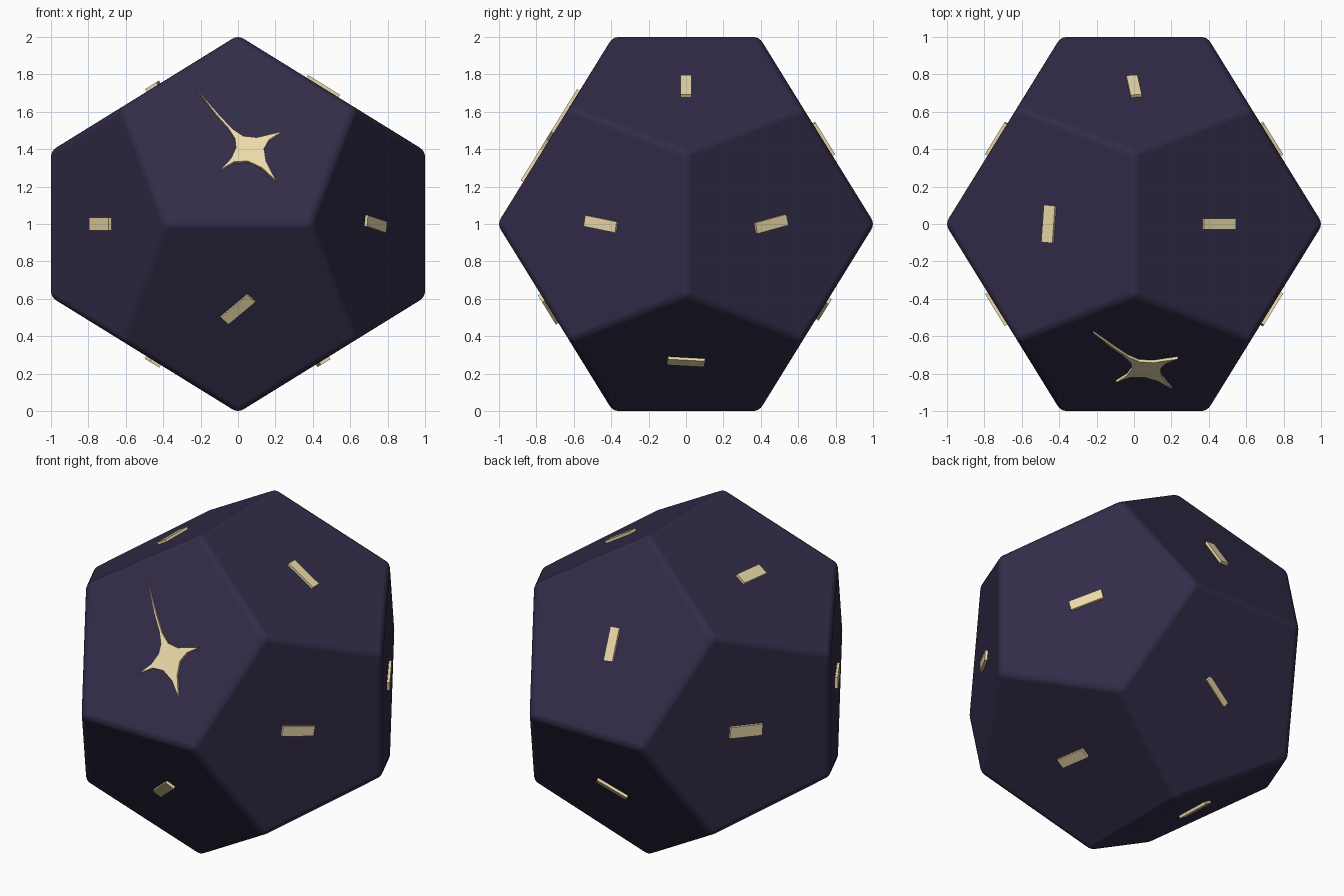
import bpy, bmesh, math
from mathutils import Vector, Matrix

if "Cube" in bpy.data.objects:
    bpy.data.objects.remove(bpy.data.objects["Cube"])

PHI = (1 + math.sqrt(5)) / 2
BEVEL = 0.032
SIZE = 1 + 0.284 * BEVEL          # rounding trims the edges back to 1.0
INR = 0.8507 * SIZE               # distance from centre to a face
CENTRE = Vector((0, 0, 1))
RAISE = 0.016


def material(name, rgb):
    m = bpy.data.materials.new(name)
    m.diffuse_color = (*rgb, 1)
    m.use_nodes = True
    m.node_tree.nodes["Principled BSDF"].inputs["Base Color"].default_value = m.diffuse_color
    return m


navy = material("dark_navy", (0.032, 0.025, 0.065))
gold = material("pale_gold", (0.85, 0.70, 0.40))


def make_object(name, bm, mat):
    bmesh.ops.recalc_face_normals(bm, faces=bm.faces[:])
    me = bpy.data.meshes.new(name)
    bm.to_mesh(me)
    bm.free()
    ob = bpy.data.objects.new(name, me)
    bpy.context.collection.objects.link(ob)
    me.materials.append(mat)
    return ob


# twelve-sided body: hull of the cube corners and three golden rectangles
bm = bmesh.new()
S = (-1, 1)
a, b = 1 / PHI, 1 / PHI ** 2
pts = [(a * x, a * y, a * z) for x in S for y in S for z in S]
for s in S:
    for t in S:
        pts += [(0, s * b, t), (s, 0, t * b), (s * b, t, 0)]
for p in pts:
    bm.verts.new(Vector(p) * SIZE)
bmesh.ops.convex_hull(bm, input=bm.verts[:])
bmesh.ops.dissolve_limit(bm, angle_limit=0.05, verts=bm.verts[:], edges=bm.edges[:])
body = make_object("die_body", bm, navy)
body.location = CENTRE
bpy.context.view_layer.objects.active = body
body.select_set(True)
bpy.ops.object.shade_smooth_by_angle(angle=math.radians(70))
bev = body.modifiers.new("soft_edges", 'BEVEL')
bev.width = BEVEL
bev.segments = 4
bev.limit_method = 'NONE'
bev.harden_normals = True


def inlay(name, outline, normal, up):
    """Raised flat shape on the face with this normal; up is its local y."""
    n = Vector(normal).normalized()
    v = Vector(up)
    v = (v - n * v.dot(n)).normalized()
    u = v.cross(n)
    bm = bmesh.new()
    face = bm.faces.new([bm.verts.new((x, y, -0.01)) for x, y in outline])
    ext = bmesh.ops.extrude_face_region(bm, geom=[face])
    top = [e for e in ext["geom"] if isinstance(e, bmesh.types.BMVert)]
    bmesh.ops.translate(bm, verts=top, vec=(0, 0, RAISE + 0.01))
    ob = make_object(name, bm, gold)
    rot = Matrix((u, v, n)).transposed().to_4x4()
    ob.matrix_world = Matrix.Translation(CENTRE + n * INR) @ rot


# four-pointed star, outline as seen from the front (x, z)
star = [(-.22, 1.71), (-.102, 1.575), (-.032, 1.50), (.027, 1.46), (.10, 1.452),
        (.235, 1.484), (.166, 1.441), (.139, 1.393), (.15, 1.324), (.203, 1.222),
        (.128, 1.291), (.053, 1.326), (-.021, 1.323), (-.096, 1.28), (-.037, 1.34),
        (-.011, 1.398), (-.016, 1.447), (-.053, 1.505), (-.118, 1.577)]
star = [(x, (z - 1.449) / 0.851) for x, z in star]
inlay("star_inlay", star, (0, -PHI, 1), (0, 0, 1))

# plain bar inlays on the other faces: normal, long direction, width
bars = [((0, -PHI, -1), (.65, 0, .75), .06),
        ((PHI, -1, 0), (0, 1, -.15), .06),
        ((PHI, 1, 0), (0, 1, .2), .06),
        ((1, 0, PHI), (1, 0, 0), .06),
        ((-1, 0, PHI), (.1, 1, 0), .07),
        ((0, PHI, 1), (.1, 0, 1), .06),
        ((0, PHI, -1), (1, 0, .7), .035),
        ((-PHI, -1, 0), (1, 0, 0), .07),
        ((-PHI, 1, 0), (1, 1, .1), .07),
        ((1, 0, -PHI), (0, 1, -.2), .06),
        ((-1, 0, -PHI), (0, 1, .3), .06)]
for i, (normal, along, w) in enumerate(bars):
    x, y = w / 2, 0.1
    inlay(f"bar_inlay_{i + 1}", [(-x, -y), (x, -y), (x, y), (-x, y)], normal, along)
